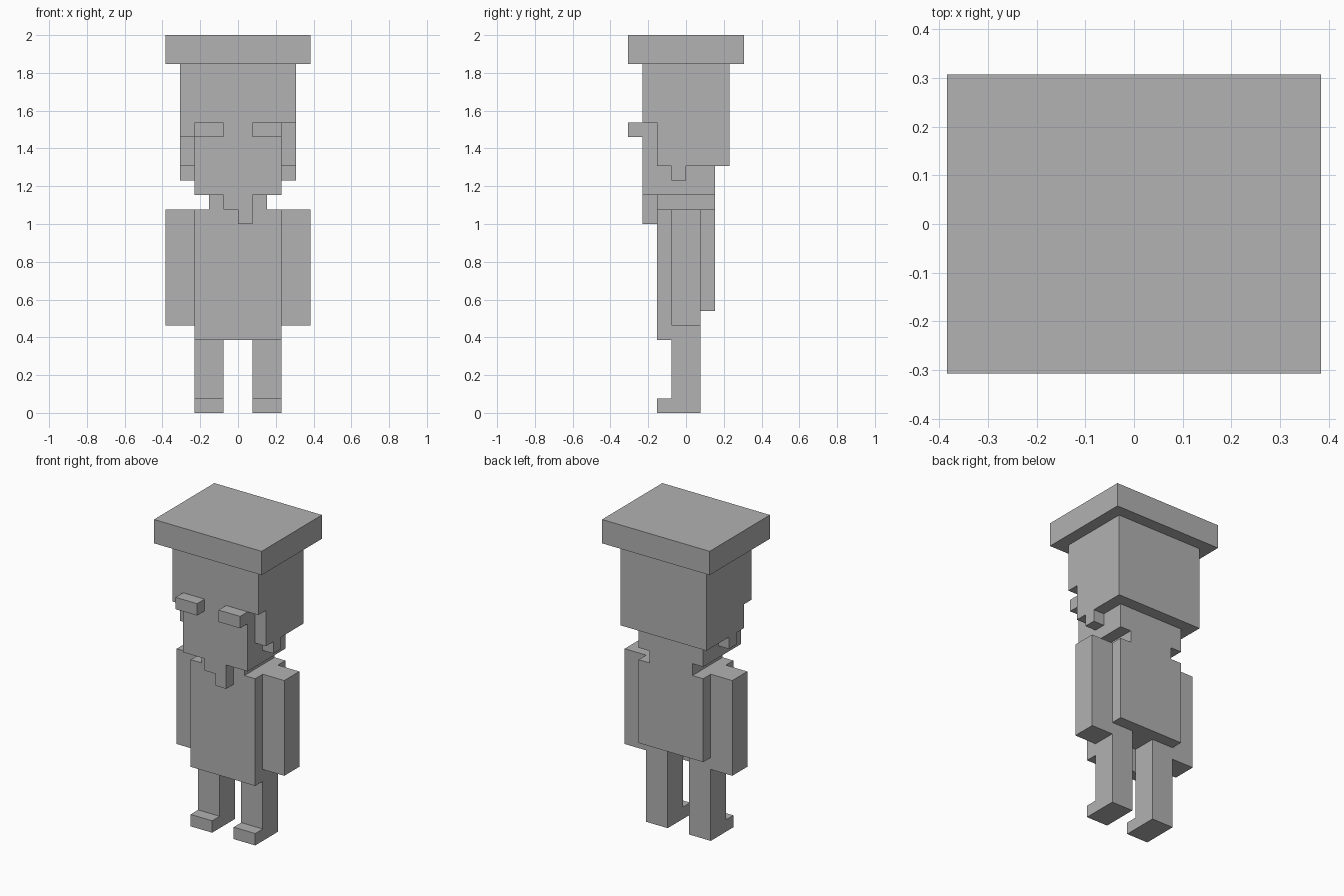
import bpy
import bmesh
from mathutils import Vector

U = 2 / 26  # one block; the figure is 26 blocks tall

cube = bpy.data.objects.get("Cube")
if cube:
    bpy.data.objects.remove(cube, do_unlink=True)

grey = bpy.data.materials.new("plain grey")
grey.use_nodes = True
colour = (0.445, 0.445, 0.445, 1)
grey.diffuse_color = colour
grey.node_tree.nodes["Principled BSDF"].inputs["Base Color"].default_value = colour


def part(name, *boxes, side=1):
    """Build one part from boxes given as block ranges (x, y, z); side=-1 mirrors it."""
    bm = bmesh.new()
    for ranges in boxes:
        low, high = (Vector(corner) for corner in zip(*ranges))
        size, centre = high - low, (low + high) / 2
        centre.x *= side
        for v in bmesh.ops.create_cube(bm, size=1)["verts"]:
            v.co = Vector(a * b for a, b in zip(v.co, size)) + centre
            v.co *= U
    mesh = bpy.data.meshes.new(name)
    bm.to_mesh(mesh)
    bm.free()
    mesh.materials.append(grey)
    obj = bpy.data.objects.new(name, mesh)
    bpy.context.collection.objects.link(obj)
    return obj


# Head
part("hat", ((-5, 5), (-4, 4), (24, 26)))
part("hair", ((-4, 4), (-3, 3), (20, 24)), ((-3, 3), (2, 3), (17, 20)))
part("face", ((-3, 3), (-3, 2), (15, 20)))
part("beard", ((-1, 1), (-3, -2), (14, 15)), ((0, 1), (-3, -2), (13, 14)))
part("neck", ((-2, 2), (-2, 2), (14, 15)))
part("hair_tuft_right", ((-4, -3), (-3, -2), (19, 20)))

# Coat with a longer front
part("coat", ((-3, 3), (-2, 2), (7, 14)), ((-3, 3), (-2, -1), (5, 7)))

# Paired parts
for label, side in (("left", 1), ("right", -1)):
    part("side_hair_" + label, ((3, 4), (-2, 3), (17, 20)), side=side)
    part("sideburn_" + label, ((3, 4), (-1, 0), (16, 17)), side=side)
    part("eyebrow_" + label, ((1, 3), (-4, -3), (19, 20)), side=side)
    part("arm_" + label, ((3, 5), (-1, 1), (6, 14)), side=side)
    part("leg_" + label, ((1, 3), (-1, 1), (0, 7)), side=side)
    part("foot_" + label, ((1, 3), (-2, -1), (0, 1)), side=side)
